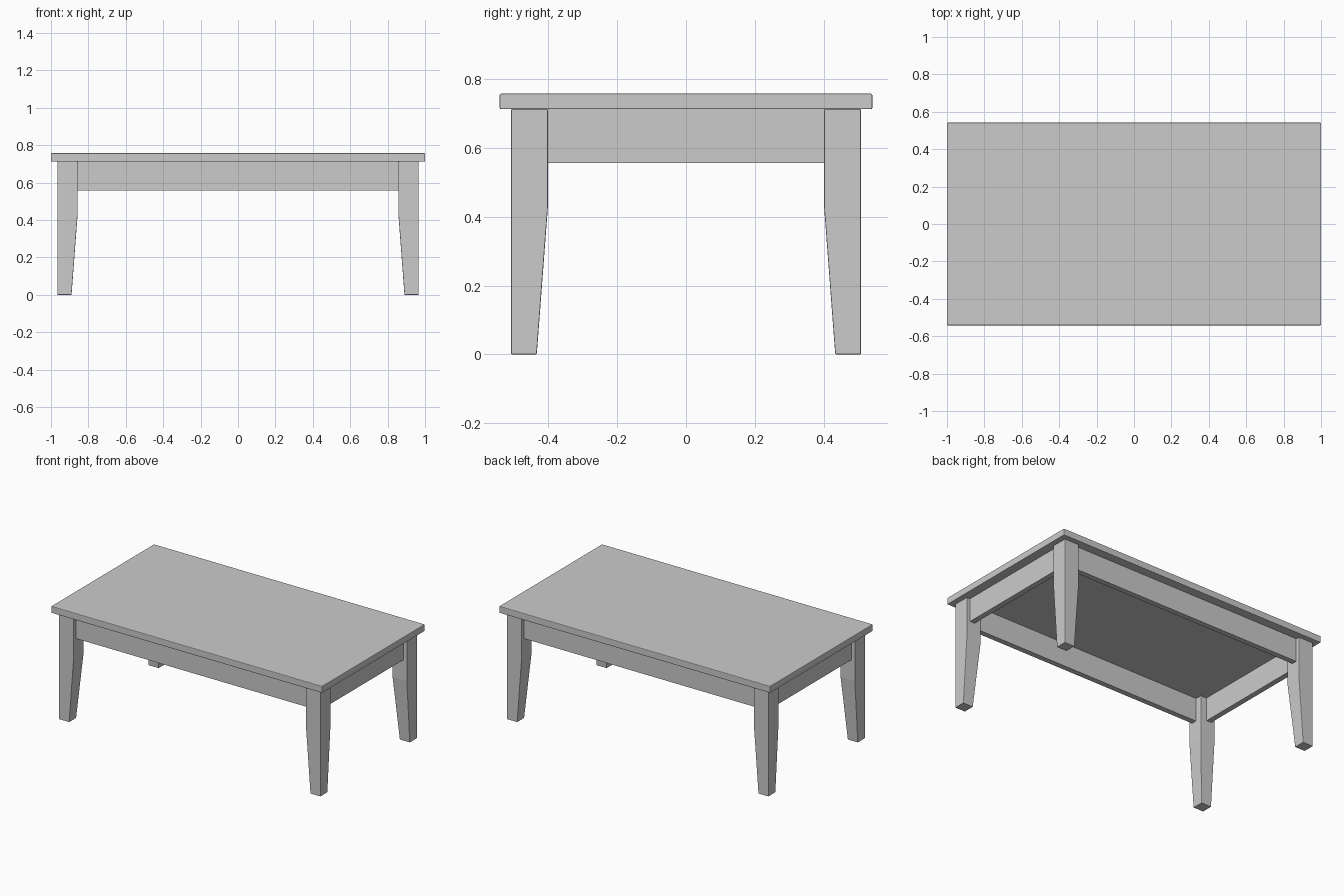
import bpy, bmesh

if "Cube" in bpy.data.objects:
    bpy.data.objects.remove(bpy.data.objects["Cube"])

Z_TOP, Z_UNDER, Z_APRON, Z_TAPER = 0.758, 0.713, 0.557, 0.425
LEG_X, LEG_Y = 0.965, 0.509      # outer leg corner
LEG_W, FOOT_W = 0.107, 0.075     # leg width at the top and at the foot
RECESS, BOARD = 0.026, 0.036     # apron set-back and thickness


def finish(name, bm, bevel):
    bmesh.ops.recalc_face_normals(bm, faces=bm.faces[:])
    mesh = bpy.data.meshes.new(name)
    bm.to_mesh(mesh)
    bm.free()
    obj = bpy.data.objects.new(name, mesh)
    bpy.context.collection.objects.link(obj)
    if bevel:
        mod = obj.modifiers.new("soft_edges", 'BEVEL')
        mod.width = bevel
        mod.segments = 2
    return obj


def box(name, lo, hi, bevel=0.0):
    bm = bmesh.new()
    bmesh.ops.create_cube(bm, size=1)
    for v in bm.verts:
        v.co = [(a + b) / 2 + c * (b - a) for a, b, c in zip(lo, hi, v.co)]
    return finish(name, bm, bevel)


def leg(name, sx, sy):
    # square rings that share the outer corner, so only inner sides taper
    bm = bmesh.new()
    rings = []
    for z, w in ((0, FOOT_W), (Z_TAPER, LEG_W), (Z_UNDER, LEG_W)):
        rings.append([bm.verts.new((sx * (LEG_X - a * w), sy * (LEG_Y - b * w), z))
                      for a, b in ((0, 0), (1, 0), (1, 1), (0, 1))])
    bm.faces.new(rings[0])
    bm.faces.new(rings[-1])
    for low, high in zip(rings, rings[1:]):
        for i in range(4):
            j = (i + 1) % 4
            bm.faces.new((low[i], low[j], high[j], high[i]))
    return finish(name, bm, 0.003)


# Table top
box("table_top", (-1, -0.542, Z_UNDER), (1, 0.542, Z_TOP), 0.004)

# Tapered legs
for sy, depth in ((-1, "front"), (1, "back")):
    for sx, side in ((-1, "left"), (1, "right")):
        leg(f"{depth}_{side}_leg", sx, sy)

# Apron boards between the legs
ax, ay = LEG_X - LEG_W + 0.002, LEG_Y - LEG_W + 0.002
ox, oy = LEG_X - RECESS, LEG_Y - RECESS
for s, depth, side in ((-1, "front", "left"), (1, "back", "right")):
    y0, y1 = sorted((s * oy, s * (oy - BOARD)))
    box(f"{depth}_apron", (-ax, y0, Z_APRON), (ax, y1, Z_UNDER))
    x0, x1 = sorted((s * ox, s * (ox - BOARD)))
    box(f"{side}_apron", (x0, -ay, Z_APRON), (x1, ay, Z_UNDER))
